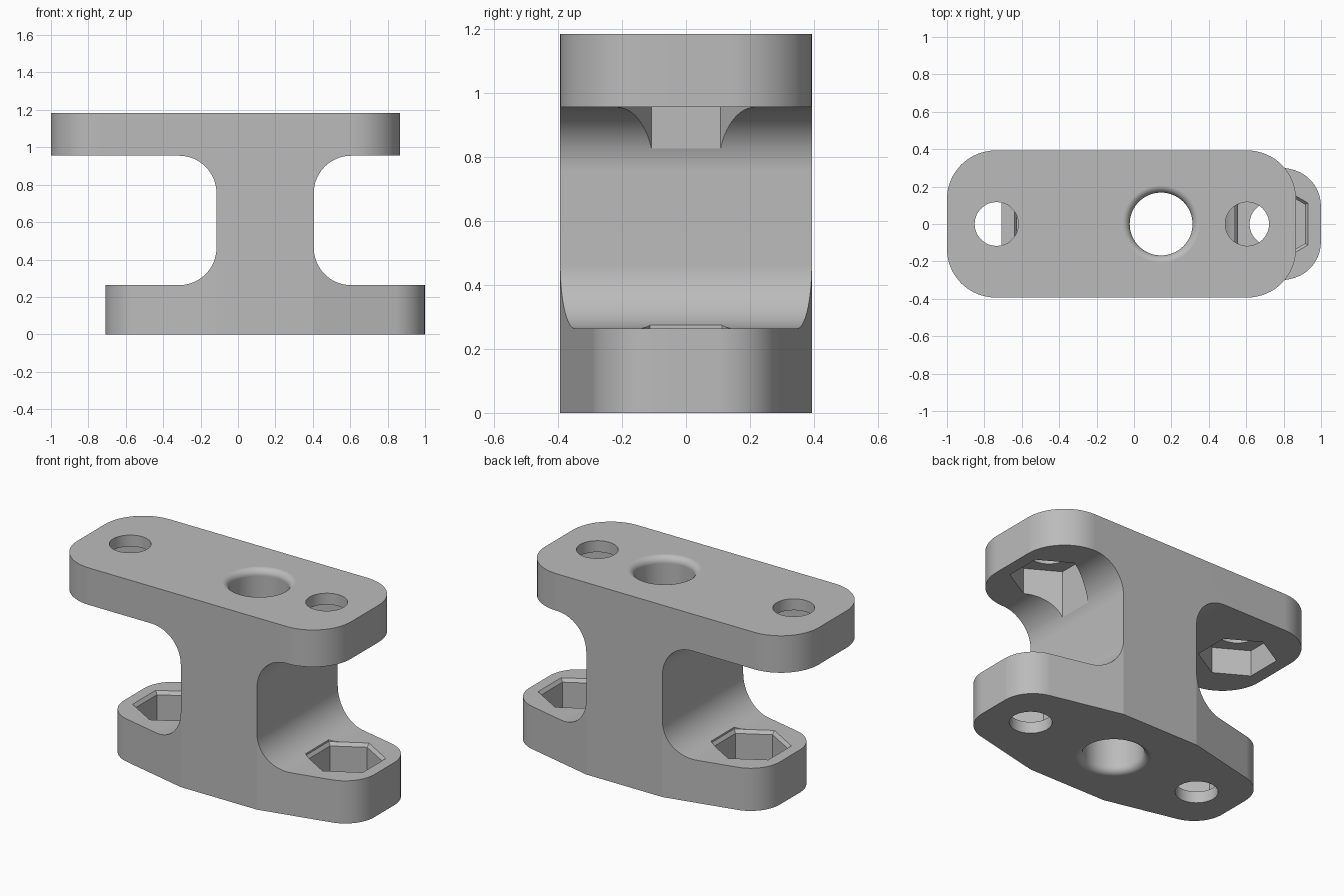
import bpy, bmesh, math
from mathutils import Vector

cube = bpy.data.objects.get("Cube")
if cube:
    bpy.data.objects.remove(cube)

HEIGHT, HALF_DEPTH = 1.183, 0.393
MID_X = 0.145            # column and bore axis
COL = 0.26               # column half width
BASE_TOP, PLATE_BOTTOM = 0.263, 0.955
FLOOR = 0.07             # material left under each nut pocket


def rounded(corners, steps=16):
    """Outline through (x, y, radius) corners, each rounded by its radius."""
    out = []
    for i, (x, y, r) in enumerate(corners):
        p = Vector((x, y))
        if not r:
            out.append(p)
            continue
        u = (Vector(corners[i - 1][:2]) - p).normalized()
        v = (Vector(corners[(i + 1) % len(corners)][:2]) - p).normalized()
        half = u.angle(v) / 2
        c = p + (u + v).normalized() * r / math.sin(half)
        a, b = p + u * r / math.tan(half) - c, p + v * r / math.tan(half) - c
        th = a.angle(b)
        for k in range(steps + 1):
            t = k / steps
            out.append(c + (a * math.sin((1 - t) * th) + b * math.sin(t * th)) / math.sin(th))
    return out


def loft(name, rings):
    """Closed solid through equally sized rings of 3D points."""
    bm = bmesh.new()
    loops = [[bm.verts.new(p) for p in ring] for ring in rings]
    n = len(loops[0])
    for lo, hi in zip(loops, loops[1:]):
        for i in range(n):
            j = (i + 1) % n
            bm.faces.new((lo[i], lo[j], hi[j], hi[i]))
    bm.faces.new(loops[0])
    bm.faces.new(loops[-1])
    bmesh.ops.recalc_face_normals(bm, faces=bm.faces)
    mesh = bpy.data.meshes.new(name)
    bm.to_mesh(mesh)
    bm.free()
    ob = bpy.data.objects.new(name, mesh)
    bpy.context.collection.objects.link(ob)
    return ob


def prism(name, outline, z0, z1):
    return loft(name, [[(p.x, p.y, z) for p in outline] for z in (z0, z1)])


def turned(name, x, sides, profile):
    """Upright cutter with the given (radius, z) profile."""
    angles = [math.pi / 2 + math.tau * i / sides for i in range(sides)]
    return loft(name, [[(x + r * math.cos(a), r * math.sin(a), z) for a in angles]
                       for r, z in profile])


def combine(target, tool, operation):
    tool.hide_render = True
    mod = target.modifiers.new(operation, 'BOOLEAN')
    mod.operation, mod.solver, mod.object = operation, 'EXACT', tool
    bpy.context.view_layer.objects.active = target
    bpy.ops.object.modifier_apply(modifier=mod.name)
    bpy.data.objects.remove(tool)


# Plan shapes: rounded top plate over a tapered base
top_plan = rounded([(x, y, 0.26) for x, y in ((-1, -HALF_DEPTH), (0.866, -HALF_DEPTH),
                                             (0.866, HALF_DEPTH), (-1, HALF_DEPTH))])
quarter = [(COL, HALF_DEPTH, 0), (0.854, 0.256, 0.2)]
base_plan = rounded([(MID_X + x, y, r) for x, y, r in quarter]
                    + [(MID_X + x, -y, r) for x, y, r in reversed(quarter)]
                    + [(MID_X - x, -y, r) for x, y, r in quarter]
                    + [(MID_X - x, y, r) for x, y, r in reversed(quarter)])
split = 0.6
body = prism("clamp_body", base_plan, 0, split)
combine(body, prism("top_half", top_plan, split, HEIGHT), 'UNION')

# I-shaped side profile with large fillets
side = [(1.3, -0.2, 0), (1.3, BASE_TOP, 0), (COL, BASE_TOP, 0.2),
        (COL, PLATE_BOTTOM, 0.2), (1.3, PLATE_BOTTOM, 0), (1.3, 1.4, 0)]
section = rounded([(MID_X + x, z, r) for x, z, r in side]
                  + [(MID_X - x, z, r) for x, z, r in reversed(side)])
combine(body, loft("side_profile", [[(p.x, y, p.y) for p in section] for y in (-0.6, 0.6)]),
        'INTERSECT')

# Central bore with rounded rims
R, F = 0.168, 0.04
arc = [(R + F * (1 - math.sin(t)), F * (1 - math.cos(t)))
       for t in [math.pi / 2 * k / 10 for k in range(11)]]
rim = [(R + F, -0.1)] + arc
combine(body, turned("bore", MID_X, 64,
                     rim + [(r, HEIGHT - z) for r, z in reversed(rim)]), 'DIFFERENCE')

# Bolt holes with hexagonal nut pockets
to_corner = 1 / math.cos(math.pi / 6)
for x in (-0.735, 0.605):
    combine(body, turned("top_hole", x, 48, [(0.117, 1.0), (0.117, 1.3)]), 'DIFFERENCE')
    hexagon = [(0.187 * to_corner, z) for z in (0.7, HEIGHT - FLOOR)]
    combine(body, turned("top_pocket", x, 6, hexagon), 'DIFFERENCE')
for x in (MID_X - 0.59, MID_X + 0.59):
    combine(body, turned("base_hole", x, 48, [(0.117, -0.1), (0.117, 0.2)]), 'DIFFERENCE')
    hexagon = [(a * to_corner, z) for a, z in ((0.18, FLOOR), (0.18, BASE_TOP - 0.02),
                                               (0.195, BASE_TOP), (0.195, 0.5))]
    combine(body, turned("base_pocket", x, 6, hexagon), 'DIFFERENCE')

# Plain grey finish
grey = bpy.data.materials.new("plain_grey")
grey.use_nodes = True
colour = (0.5, 0.5, 0.5, 1)
grey.diffuse_color = colour
grey.node_tree.nodes["Principled BSDF"].inputs["Base Color"].default_value = colour
body.data.materials.clear()
body.data.materials.append(grey)

# Smooth fillets, crisp edges, flat faces kept flat
bpy.ops.object.select_all(action='DESELECT')
body.select_set(True)
bpy.context.view_layer.objects.active = body
bpy.ops.object.shade_smooth_by_angle(angle=math.radians(10))
weighted = body.modifiers.new("weighted_normals", 'WEIGHTED_NORMAL')
weighted.keep_sharp = True
